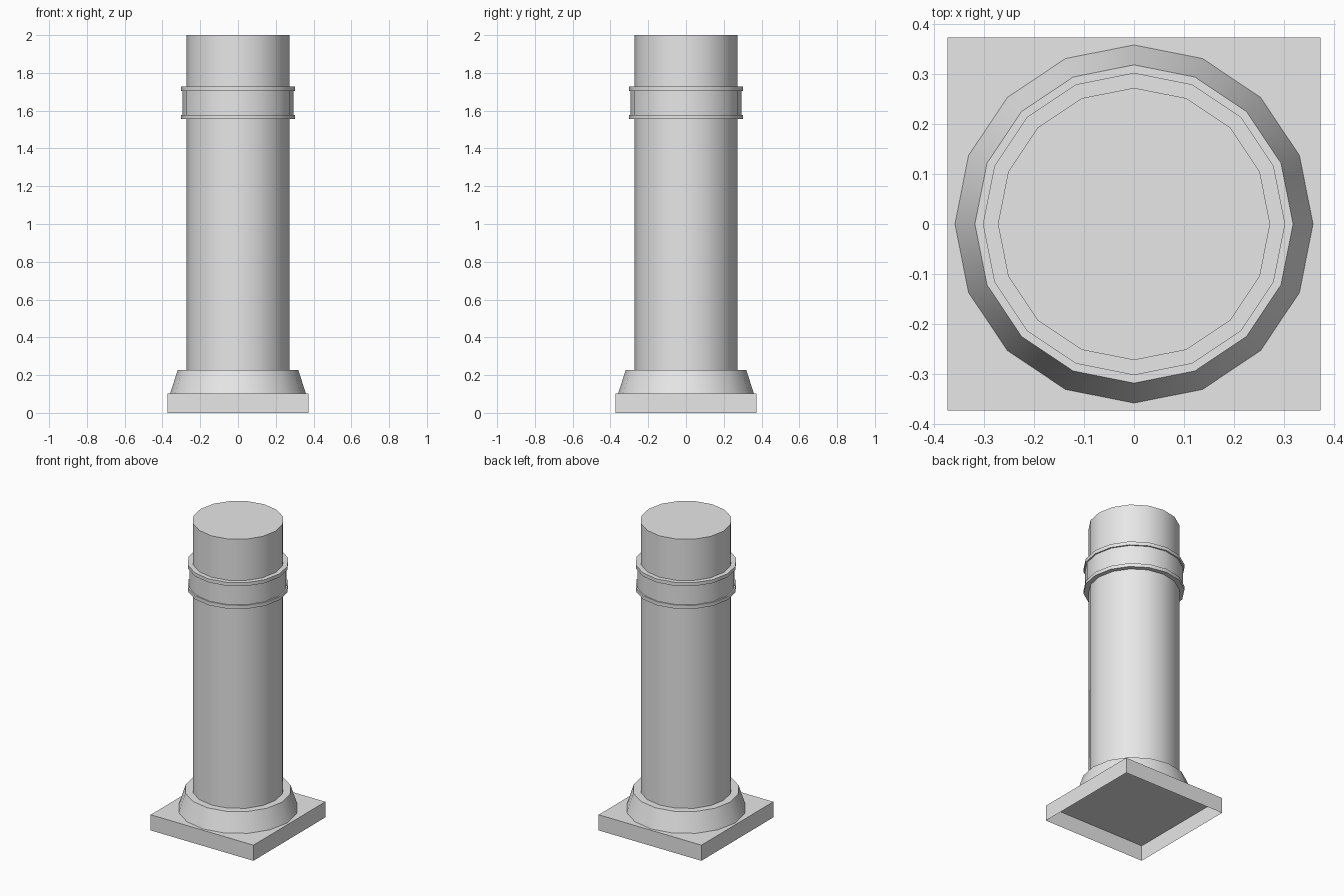
import bpy, bmesh, math

SIDES = 16
SHAFT_R = 0.273
PLINTH_TOP, BASE_TOP = 0.103, 0.228

if "Cube" in bpy.data.objects:
    bpy.data.objects.remove(bpy.data.objects["Cube"], do_unlink=True)

stone = bpy.data.materials.new("light_grey_stone")
stone.use_nodes = True
stone.diffuse_color = (0.8, 0.8, 0.8, 1)
stone.node_tree.nodes["Principled BSDF"].inputs["Base Color"].default_value = (0.8, 0.8, 0.8, 1)


def add_object(name, bm, smooth=True):
    mesh = bpy.data.meshes.new(name)
    bm.to_mesh(mesh)
    bm.free()
    mesh.materials.append(stone)
    obj = bpy.data.objects.new(name, mesh)
    bpy.context.collection.objects.link(obj)
    if smooth:
        bpy.ops.object.select_all(action="DESELECT")
        obj.select_set(True)
        bpy.context.view_layer.objects.active = obj
        bpy.ops.object.shade_smooth_by_angle(angle=math.radians(30))
    return obj


def lathe(name, profile, cap_top=False):
    """Turn a (radius, height) profile, listed upward, around the z axis."""
    bm = bmesh.new()
    rings = []
    for r, z in profile:
        angles = [math.tau * i / SIDES for i in range(SIDES)]
        rings.append([bm.verts.new((r * math.cos(a), r * math.sin(a), z)) for a in angles])
    for low, high in zip(rings, rings[1:]):
        for i in range(SIDES):
            j = (i + 1) % SIDES
            bm.faces.new((low[i], low[j], high[j], high[i]))
    if cap_top:
        bm.faces.new(rings[-1])
    return add_object(name, bm)


# Square plinth, open underneath
bm = bmesh.new()
bmesh.ops.create_cube(bm, size=1)
for v in bm.verts:
    v.co = (v.co.x * 0.748, v.co.y * 0.748, (v.co.z + 0.5) * PLINTH_TOP)
bm.normal_update()
bottom = [f for f in bm.faces if f.normal.z < -0.5]
bmesh.ops.delete(bm, geom=bottom, context="FACES")
add_object("plinth", bm, smooth=False)

# Tapered foot with a flat ledge around the shaft
lathe("tapered_base", [(0.359, PLINTH_TOP), (0.319, BASE_TOP), (SHAFT_R, BASE_TOP)])

# Plain shaft with closed top
lathe("shaft", [(SHAFT_R, BASE_TOP), (SHAFT_R, 2.0)], cap_top=True)

# Collar: recessed band between two thin lips
LIP_R, BAND_R = 0.303, 0.294
lathe("collar", [(SHAFT_R, 1.555), (LIP_R, 1.555), (LIP_R, 1.578), (BAND_R, 1.578),
                 (BAND_R, 1.705), (LIP_R, 1.705), (LIP_R, 1.728), (SHAFT_R, 1.728)])
